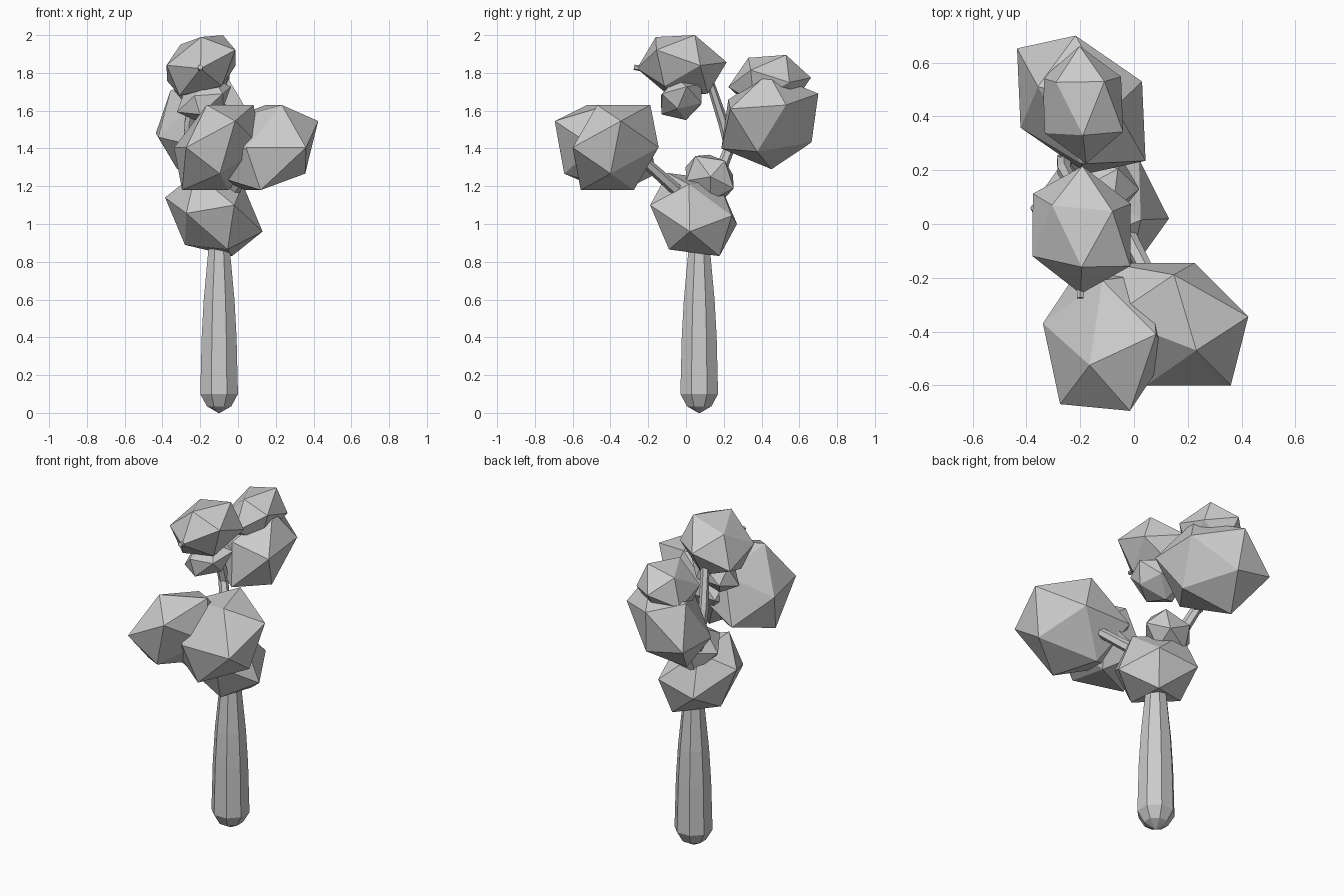
import bpy, bmesh, math
from mathutils import Vector, Matrix

cube = bpy.data.objects.get("Cube")
if cube:
    bpy.data.objects.remove(cube, do_unlink=True)

# Single plain colour
grey = bpy.data.materials.new("plain_grey")
grey.use_nodes = True
colour = (0.6, 0.6, 0.6, 1)
grey.diffuse_color = colour
grey.node_tree.nodes["Principled BSDF"].inputs["Base Color"].default_value = colour


def finish(name, bm):
    bmesh.ops.recalc_face_normals(bm, faces=bm.faces)
    mesh = bpy.data.meshes.new(name)
    bm.to_mesh(mesh)
    bm.free()
    mesh.materials.append(grey)
    obj = bpy.data.objects.new(name, mesh)
    bpy.context.collection.objects.link(obj)
    return obj


def clump(name, centre, *corners):
    """Twenty-sided leaf clump, set by its centre and the corners of one face."""
    centre = Vector(centre)
    bm = bmesh.new()
    bmesh.ops.create_icosphere(bm, subdivisions=1, radius=1)
    bm.faces.ensure_lookup_table()
    source = Matrix([v.co for v in bm.faces[0].verts]).transposed()
    target = Matrix([Vector(c) - centre for c in corners]).transposed()
    shape = target @ source.inverted()
    for v in bm.verts:
        v.co = centre + shape @ v.co
    return finish(name, bm)


def limb(name, path, radii, sides=8):
    """Tapered faceted tube along a path."""
    pts = [Vector(p) for p in path]
    bm = bmesh.new()
    rings = []
    for i, (p, r) in enumerate(zip(pts, radii)):
        along = (pts[min(i + 1, len(pts) - 1)] - pts[max(i - 1, 0)]).normalized()
        u = (Vector((1, 0, 0)) - along * along.x).normalized()
        w = along.cross(u)
        ring = []
        for k in range(sides):
            t = 2 * math.pi * (k + 0.5) / sides
            ring.append(bm.verts.new(p + r * (math.cos(t) * u + math.sin(t) * w)))
        rings.append(ring)
    for lower, upper in zip(rings, rings[1:]):
        for k in range(sides):
            n = (k + 1) % sides
            bm.faces.new((lower[k], lower[n], upper[n], upper[k]))
    bm.faces.new(rings[0])
    bm.faces.new(rings[-1])
    return finish(name, bm)


# Trunk with a blunt pointed foot
heights = (0, 0.035, 0.1, 0.4, 0.6, 0.78, 0.9, 1.1)
limb("trunk", [(-0.1, 0.07, z) for z in heights],
     (0.005, 0.07, 0.108, 0.1, 0.088, 0.07, 0.058, 0.04))

# Branches
limb("front_branch",
     [(-0.1, 0.06, 1.0), (-0.02, -0.05, 1.18), (0.07, -0.22, 1.33), (0.12, -0.34, 1.4)],
     (0.04, 0.033, 0.028, 0.02), 6)
limb("back_branch",
     [(-0.12, 0.1, 1.1), (-0.2, 0.17, 1.25), (-0.26, 0.23, 1.4), (-0.2, 0.42, 1.55)],
     (0.04, 0.032, 0.03, 0.02), 6)
limb("top_branch",
     [(-0.26, 0.24, 1.38), (-0.26, 0.2, 1.53), (-0.22, 0.13, 1.74),
      (-0.2, -0.1, 1.8), (-0.2, -0.275, 1.83)],
     (0.03, 0.028, 0.025, 0.02, 0.014), 6)

# Leaf clumps
clump("base_clump", (-0.128, 0.04, 1.05),
      (0.13, 0.02, 0.96), (-0.02, -0.19, 1.1), (-0.055, -0.09, 0.865))
clump("small_clump", (-0.14, 0.125, 1.245),
      (0.02, 0.13, 1.25), (-0.08, 0.05, 1.36), (-0.06, 0.205, 1.335))
clump("front_left_clump", (0.134, -0.373, 1.405),
      (0.425, -0.345, 1.545), (0.36, -0.6, 1.405), (0.232, -0.47, 1.63))
clump("front_clump", (-0.107, -0.427, 1.405),
      (-0.015, -0.695, 1.545), (-0.275, -0.67, 1.405), (-0.165, -0.525, 1.63))
clump("top_clump", (-0.195, -0.022, 1.84),
      (-0.195, -0.16, 1.99), (-0.08, 0.047, 2.0), (-0.305, 0.07, 1.95))
clump("under_top_clump", (-0.18, -0.025, 1.66),
      (-0.23, 0, 1.55), (-0.2, -0.13, 1.58), (-0.08, -0.045, 1.61))
clump("back_clump", (-0.196, 0.444, 1.545),
      (0.03, 0.53, 1.63), (0.043, 0.235, 1.61), (-0.07, 0.435, 1.8))
clump("back_upper_clump", (-0.19, 0.443, 1.75),
      (-0.19, 0.33, 1.88), (-0.11, 0.53, 1.895), (-0.29, 0.527, 1.855))
